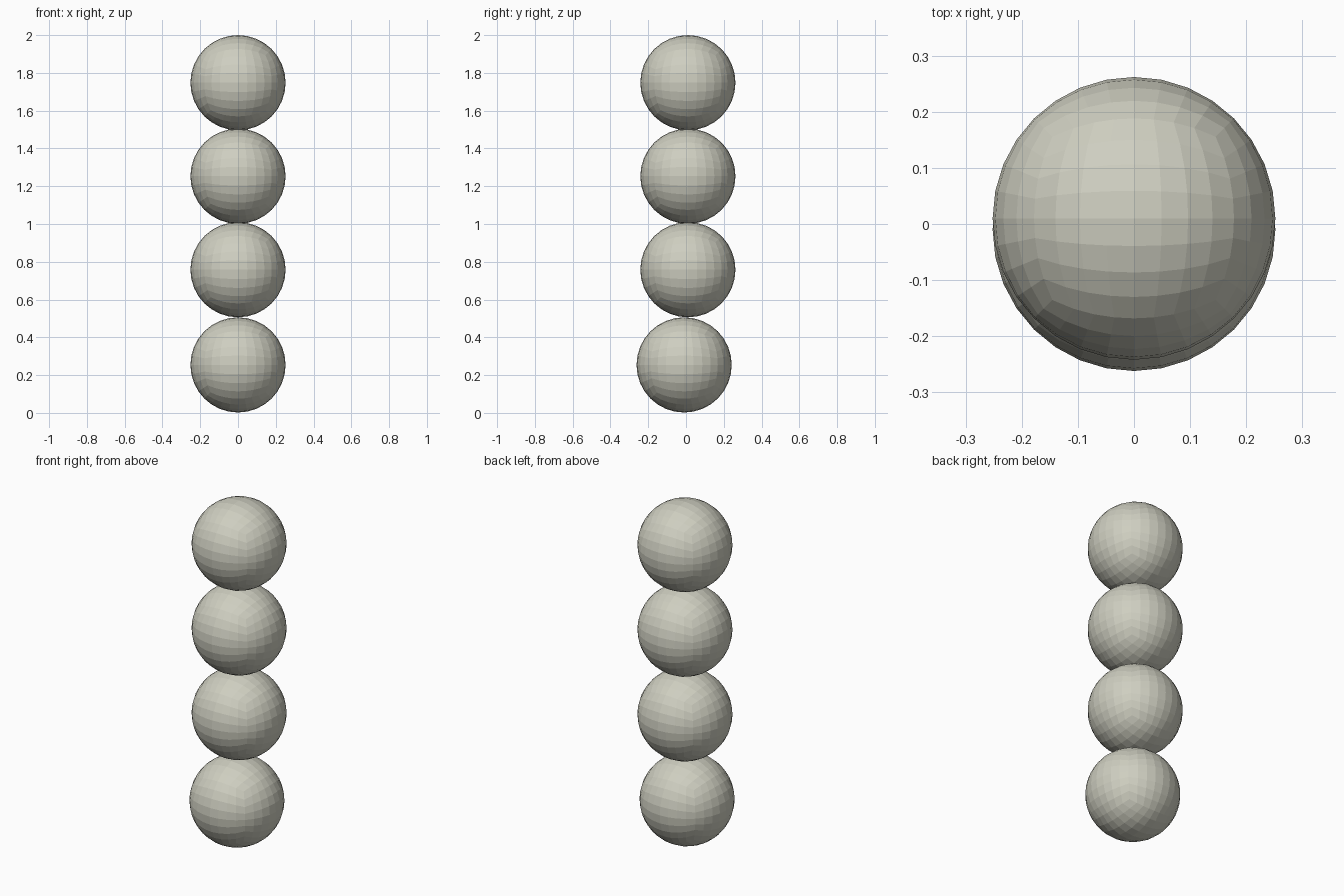
import bpy, bmesh, math
from mathutils import Vector

if "Cube" in bpy.data.objects:
    bpy.data.objects.remove(bpy.data.objects["Cube"])

RADIUS = 0.252

stone = bpy.data.materials.new("pale_warm_grey")
stone.diffuse_color = (0.62, 0.62, 0.53, 1.0)
stone.use_nodes = True
stone.node_tree.nodes["Principled BSDF"].inputs["Base Color"].default_value = stone.diffuse_color


def faceted_ball(name, location):
    # Evenly gridded cube wrapped onto a sphere, flat shaded
    bm = bmesh.new()
    bmesh.ops.create_cube(bm, size=2.0)
    bmesh.ops.subdivide_edges(bm, edges=bm.edges[:], cuts=7, use_grid_fill=True)
    for v in bm.verts:
        v.co = Vector([math.tan(c * math.pi / 4) for c in v.co]).normalized() * RADIUS
    mesh = bpy.data.meshes.new(name)
    bm.to_mesh(mesh)
    bm.free()
    mesh.materials.append(stone)
    ball = bpy.data.objects.new(name, mesh)
    ball.location = location
    bpy.context.collection.objects.link(ball)


# Stack of four balls, the lowest set slightly forward
for name, y, z in [("bottom_ball", -0.01, 0.254),
                   ("lower_middle_ball", 0.01, 0.758),
                   ("upper_middle_ball", 0.01, 1.253),
                   ("top_ball", 0.01, 1.748)]:
    faceted_ball(name, (0, y, z))
